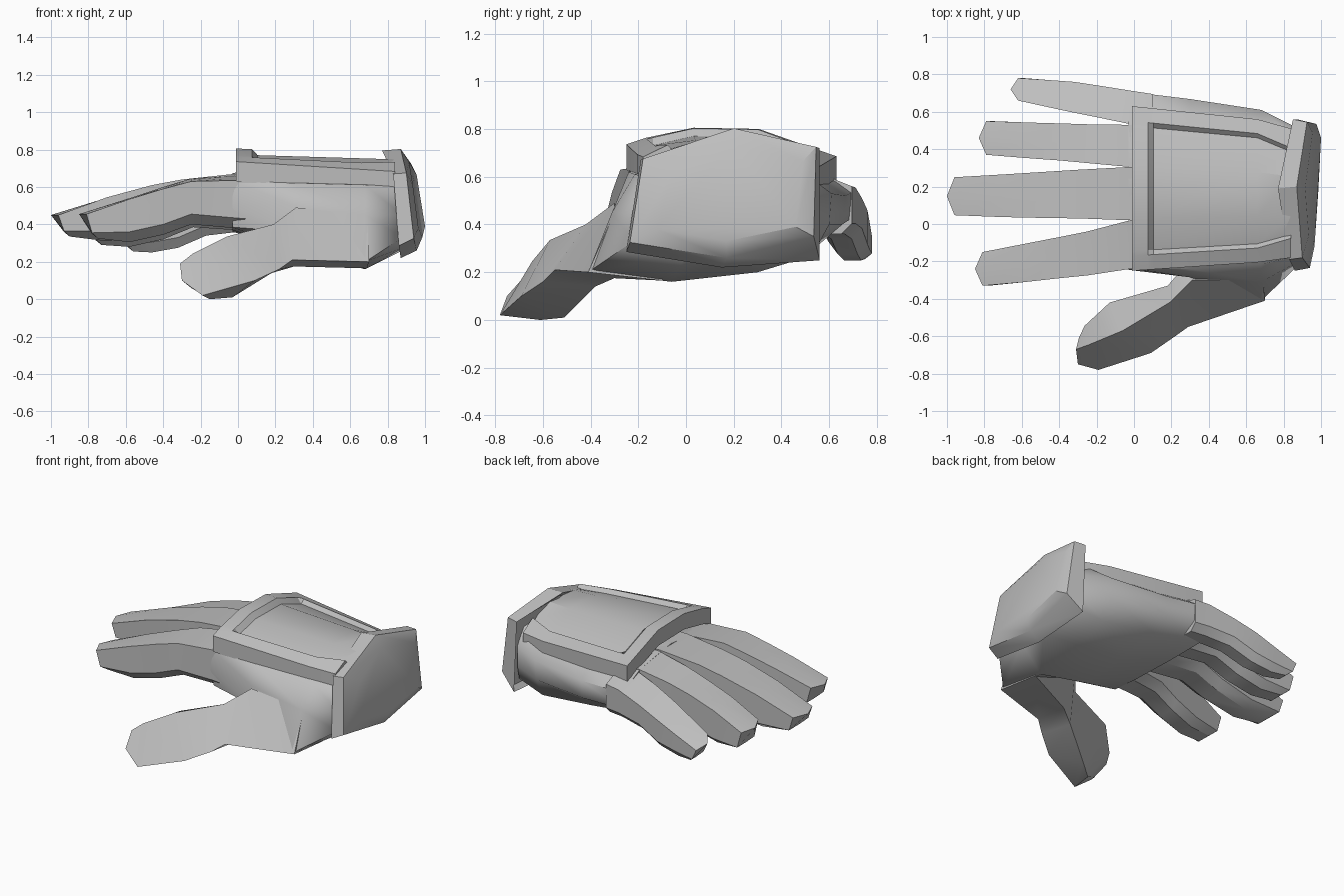
import bpy, bmesh, math

grey = bpy.data.materials.new("plain grey")
grey.diffuse_color = (0.52, 0.52, 0.52, 1)


def finish(name, bm, angle=32):
    bmesh.ops.recalc_face_normals(bm, faces=bm.faces)
    mesh = bpy.data.meshes.new(name)
    bm.to_mesh(mesh)
    bm.free()
    mesh.materials.append(grey)
    obj = bpy.data.objects.new(name, mesh)
    bpy.context.collection.objects.link(obj)
    bpy.ops.object.select_all(action='DESELECT')
    obj.select_set(True)
    bpy.context.view_layer.objects.active = obj
    bpy.ops.object.shade_smooth_by_angle(angle=math.radians(angle))
    return obj


def loft(name, sections, angle=32):
    """Skin a row of equal-length rings and cap both ends."""
    bm = bmesh.new()
    rings = [[bm.verts.new(p) for p in s] for s in sections]
    n = len(rings[0])
    for a, b in zip(rings, rings[1:]):
        for i in range(n):
            j = (i + 1) % n
            bm.faces.new((a[i], a[j], b[j], b[i]))
    bm.faces.new(rings[0])
    bm.faces.new(rings[-1])
    return finish(name, bm, angle)


def lerp(x, table):
    """Piecewise linear lookup."""
    for (x0, a), (x1, b) in zip(table, table[1:]):
        if x <= x1:
            return a + (b - a) * (x - x0) / (x1 - x0)
    return table[-1][1]


# Fingers: rows of x, front y, back y, front top z, back top z, bottom z
fingers = {
    "index_finger": [
        (0.10, -0.24, 0.04, 0.63, 0.65, 0.37), (-0.02, -0.24, 0.02, 0.635, 0.66, 0.38),
        (-0.25, -0.275, -0.04, 0.63, 0.645, 0.40), (-0.40, -0.29, -0.07, 0.59, 0.60, 0.345),
        (-0.58, -0.31, -0.105, 0.535, 0.54, 0.305), (-0.81, -0.33, -0.15, 0.455, 0.455, 0.325)],
    "middle_finger": [
        (0.10, 0.02, 0.31, 0.67, 0.67, 0.37), (-0.02, 0.02, 0.305, 0.67, 0.67, 0.38),
        (-0.30, 0.03, 0.29, 0.64, 0.64, 0.41), (-0.46, 0.032, 0.28, 0.61, 0.605, 0.355),
        (-0.70, 0.037, 0.265, 0.545, 0.54, 0.31), (-0.96, 0.047, 0.25, 0.45, 0.45, 0.335)],
    "ring_finger": [
        (0.10, 0.30, 0.54, 0.66, 0.63, 0.37), (-0.02, 0.305, 0.53, 0.66, 0.63, 0.37),
        (-0.24, 0.325, 0.533, 0.625, 0.60, 0.385), (-0.40, 0.34, 0.538, 0.585, 0.565, 0.32),
        (-0.58, 0.353, 0.543, 0.53, 0.51, 0.28), (-0.79, 0.37, 0.55, 0.44, 0.42, 0.29)],
    "little_finger": [
        (0.10, 0.52, 0.695, 0.63, 0.56, 0.36), (0.0, 0.53, 0.71, 0.62, 0.555, 0.36),
        (-0.17, 0.565, 0.737, 0.58, 0.51, 0.34), (-0.32, 0.595, 0.76, 0.53, 0.46, 0.275),
        (-0.46, 0.625, 0.77, 0.475, 0.405, 0.25), (-0.62, 0.66, 0.78, 0.41, 0.345, 0.255)],
}
for name, rows in fingers.items():
    sections = []
    for k, (x, f, b, zf, zb, low) in enumerate(rows):
        tip = k == len(rows) - 1
        under, point = (0.06, -0.04) if tip else (0, 0)
        w = (b - f) * 0.25
        side = 0.03 if tip else 0.055
        sections.append([
            (x, f, zf), (x + under / 2, f, low + side), (x + under, f + w, low),
            (x + under, b - w, low), (x + under / 2, b, low + side * 0.8), (x, b, zb),
            (x + point, (f + b) / 2, (zf + zb) / 2)])
    loft(name, sections)

# Palm: y, z outlines at four stations from knuckles to wrist
palm = {
    -0.03: [(-.235, .635), (-.245, .5), (-.21, .385), (0, .37), (.3, .36),
            (.58, .36), (.70, .43), (.708, .54), (.52, .63), (.2, .675)],
    0.30: [(-.24, .62), (-.285, .5), (-.27, .36), (-.1, .26), (.25, .28),
           (.55, .31), (.655, .40), (.668, .52), (.5, .64), (.2, .70)],
    0.68: [(-.215, .61), (-.31, .45), (-.41, .2), (-.06, .16), (.3, .20),
           (.53, .27), (.60, .40), (.61, .53), (.47, .63), (.2, .70)],
    0.88: [(-.17, .6), (-.2, .45), (-.22, .33), (0, .275), (.2, .26),
           (.49, .31), (.51, .40), (.51, .53), (.45, .65), (.2, .70)],
}
loft("palm", [[(x, y, z) for y, z in pts] for x, pts in palm.items()], 60)

# Thumb: ridge, outer low, inner low and inner high corners per section
loft("thumb", [
    [(-.31, -.67, .19), (-.30, -.75, .10), (-.25, -.67, .06), (-.295, -.61, .14)],
    [(-.24, -.645, .245), (-.19, -.78, .02), (-.15, -.61, .0), (-.265, -.545, .18)],
    [(-.06, -.57, .335), (.09, -.69, .10), (-.03, -.51, .01), (-.13, -.42, .27)],
    [(.19, -.42, .40), (.22, -.60, .16), (.18, -.38, .14), (.18, -.33, .34)],
    [(.31, -.30, .49), (.29, -.55, .21), (.30, -.30, .175), (.31, -.18, .38)],
    [(.69, -.30, .45), (.70, -.41, .20), (.69, -.10, .165), (.69, -.05, .40)],
], 50)

# Back plate: arched slab with a sunken panel that runs under the cuff
bm = bmesh.new()
arch = [(0, .735), (.08, .76), (.32, .805), (.63, .80), (1, .685)]
front = [(-.01, -.25), (.66, -.205), (.84, -.18)]
back = [(-.01, .63), (.66, .56), (.84, .51)]
stations = [-.01, .075, .105, .66, .84]
top, under = [], []
for i, x in enumerate(stations):
    y0, y1 = lerp(x, front), lerp(x, back)
    edge = lerp(x, [(-.01, .09), (.66, .10), (.84, .15)])
    row_t, row_u = [], []
    for j, v in enumerate([0, edge, edge + .03, .32, .63, .97 - edge, 1 - edge, 1]):
        z = lerp(v, arch) - x * (.05 * abs(2 * v - 1) + .012)
        sunk = .032 if i >= 2 and 2 <= j <= 5 else 0
        y = y0 + (y1 - y0) * v
        row_t.append(bm.verts.new((x, y, z - sunk)))
        row_u.append(bm.verts.new((x, y, z - .105)))
    top.append(row_t)
    under.append(row_u)
rows, cols = len(top), len(top[0])
for i in range(rows - 1):
    for j in range(cols - 1):
        for g in (top, under):
            bm.faces.new((g[i][j], g[i + 1][j], g[i + 1][j + 1], g[i][j + 1]))
for i in range(rows - 1):
    for j in (0, cols - 1):
        bm.faces.new((top[i][j], top[i + 1][j], under[i + 1][j], under[i][j]))
for j in range(cols - 1):
    for i in (0, rows - 1):
        bm.faces.new((top[i][j], top[i][j + 1], under[i][j + 1], under[i][j]))
finish("back_plate", bm, 25)

# Wrist cuff: six-sided band with a chevron front and a raised end panel
rim = [(.83, -.19, .67), (.77, .19, .795), (.85, .56, .72),
       (.87, .56, .25), (.87, .15, .22), (.86, -.25, .285)]
outer = [(.90, -.18, .675), (.87, .20, .803), (.925, .545, .725),
         (.975, .535, .35), (.955, .17, .26), (.94, -.235, .325)]
panel = [(.935, -.06, .61), (.915, .19, .735), (.955, .49, .665),
         (1.0, .46, .39), (.985, .17, .33), (.965, -.12, .38)]
inner = [(x + .03, .17 + (y - .17) * .9, .5 + (z - .5) * .9) for x, y, z in rim]
loft("wrist_cuff", [inner, rim, outer, panel], 30)
